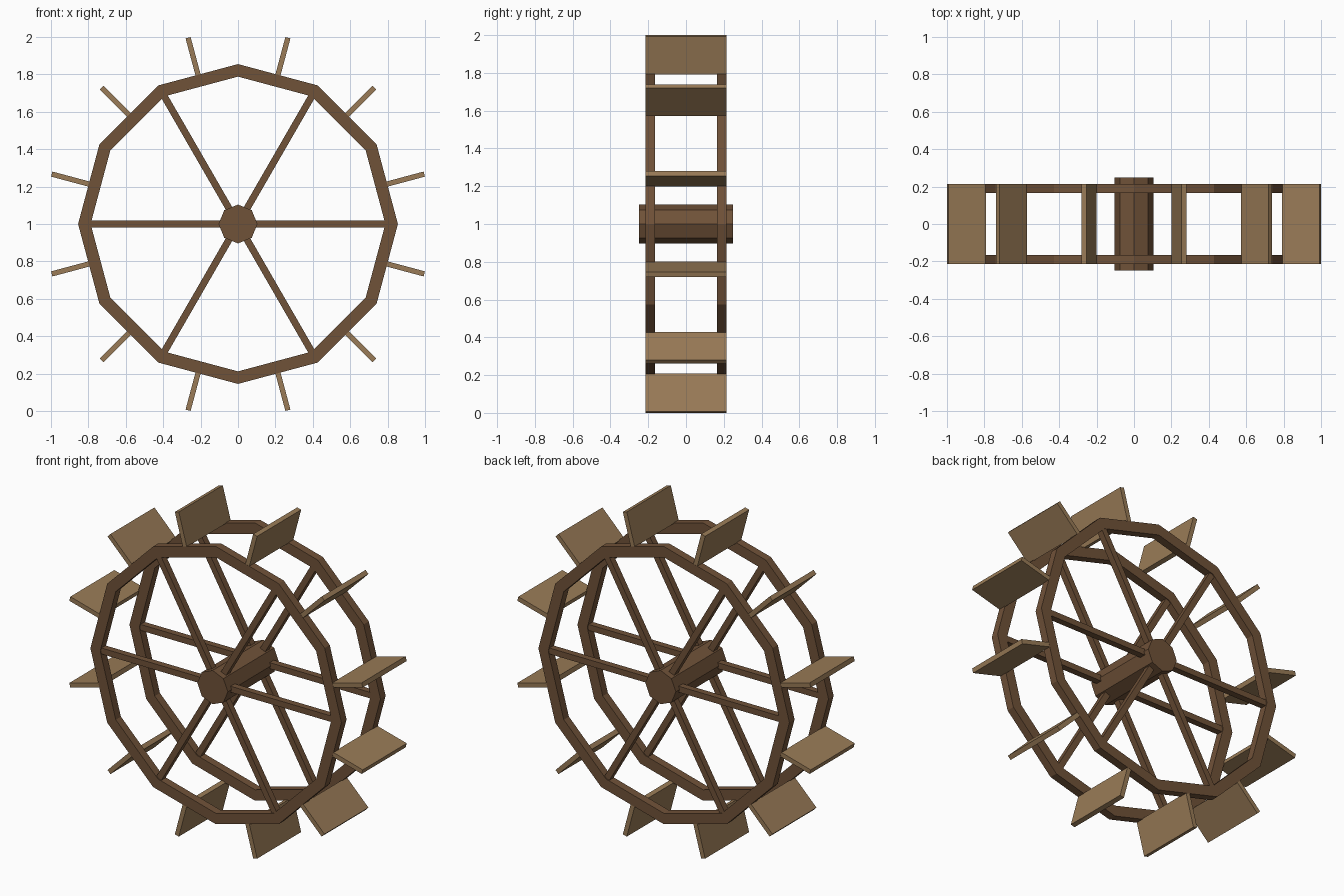
import bpy, bmesh, math
from mathutils import Matrix

if "Cube" in bpy.data.objects:
    bpy.data.objects.remove(bpy.data.objects["Cube"])

CENTER_Z = 1.0


def material(name, color):
    m = bpy.data.materials.new(name)
    m.diffuse_color = (*color, 1.0)
    m.use_nodes = True
    m.node_tree.nodes["Principled BSDF"].inputs["Base Color"].default_value = m.diffuse_color
    return m


dark_wood = material("dark wood", (0.162, 0.084, 0.040))
light_wood = material("light wood", (0.32, 0.198, 0.095))


def finish(name, bm, mat):
    bmesh.ops.recalc_face_normals(bm, faces=bm.faces)
    mesh = bpy.data.meshes.new(name)
    bm.to_mesh(mesh)
    bm.free()
    mesh.materials.append(mat)
    obj = bpy.data.objects.new(name, mesh)
    bpy.context.collection.objects.link(obj)
    obj.location.z = CENTER_Z
    return obj


def radial_box(name, angle, r0, r1, thick, depth, y, mat):
    """Box reaching from radius r0 to r1, turned about the axle."""
    bm = bmesh.new()
    m = (Matrix.Rotation(-angle, 4, 'Y')
         @ Matrix.Translation(((r0 + r1) / 2, y, 0))
         @ Matrix.Diagonal((r1 - r0, depth, thick, 1)))
    bmesh.ops.create_cube(bm, size=1, matrix=m)
    return finish(name, bm, mat)


def rim(name, y, outer=0.855, inner=0.788, depth=0.05, sides=12):
    """Mitred twelve-sided ring with a rectangular section."""
    bm = bmesh.new()
    section = [(outer, -depth / 2), (outer, depth / 2),
               (inner, depth / 2), (inner, -depth / 2)]
    rings = []
    for i in range(sides):
        a = math.tau * i / sides
        rings.append([bm.verts.new((r * math.cos(a), y + d, r * math.sin(a)))
                      for r, d in section])
    for i in range(sides):
        a, b = rings[i], rings[(i + 1) % sides]
        for j in range(4):
            k = (j + 1) % 4
            bm.faces.new((a[j], a[k], b[k], b[j]))
    return finish(name, bm, dark_wood)


# Octagonal hub
bm = bmesh.new()
bmesh.ops.create_cone(bm, cap_ends=True, segments=8, radius1=0.104,
                      radius2=0.104, depth=0.495,
                      matrix=Matrix.Rotation(math.pi / 2, 4, 'X'))
finish("hub", bm, dark_wood)

# Front and back rims with six spokes each
for side, y in (("front", -0.19), ("back", 0.19)):
    rim(f"{side}_rim", y)
    for i in range(6):
        radial_box(f"{side}_spoke_{i + 1}", math.radians(60 * i),
                   0.05, 0.80, 0.037, 0.04, y, dark_wood)

# Twelve paddles standing on the middle of each rim segment
for i in range(12):
    radial_box(f"paddle_{i + 1}", math.radians(15 + 30 * i),
               0.822, 1.031, 0.028, 0.428, 0, light_wood)
